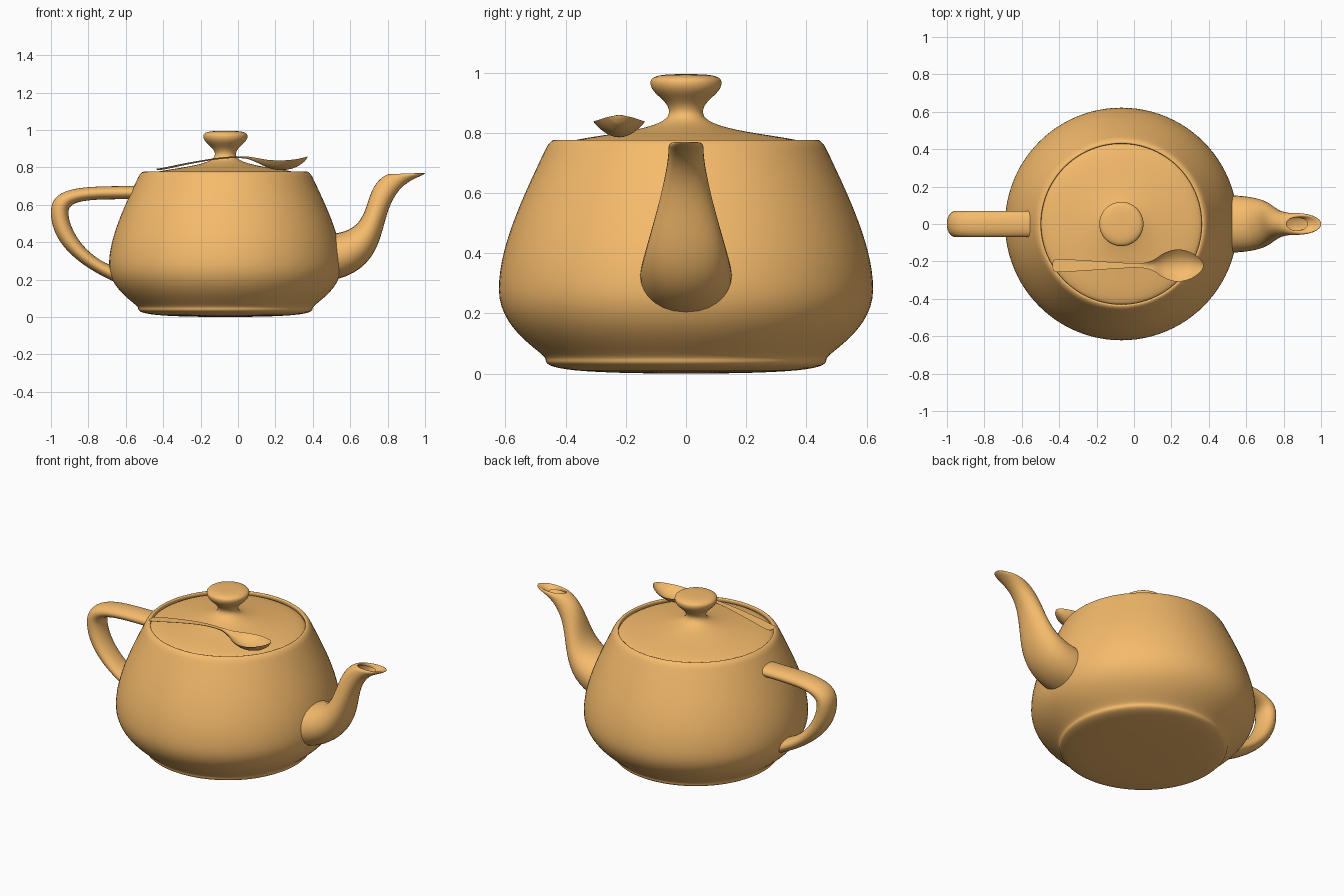
import bpy, bmesh, math

if "Cube" in bpy.data.objects:
    bpy.data.objects.remove(bpy.data.objects["Cube"])

S, CX = 0.3109, -0.0675      # design units to scene units, body axis

glaze = bpy.data.materials.new("orange_glaze")
glaze.diffuse_color = (0.92, 0.5, 0.15, 1)
glaze.use_nodes = True
glaze.node_tree.nodes["Principled BSDF"].inputs["Base Color"].default_value = glaze.diffuse_color


def bez(p, t):
    """Cubic curve through a tuple of four equal-length points."""
    u = 1 - t
    w = (u**3, 3*u*u*t, 3*u*t*t, t**3)
    return tuple(sum(k * q[i] for k, q in zip(w, p)) for i in range(len(p[0])))


def skin(name, rings, angle=40):
    """Join closed rings of points into a smooth surface."""
    bm = bmesh.new()
    vs = [[bm.verts.new(p) for p in r] for r in rings]
    n = len(rings[0])
    for a, b in zip(vs, vs[1:]):
        for i in range(n):
            j = (i + 1) % n
            bm.faces.new((a[i], a[j], b[j], b[i]))
    bmesh.ops.remove_doubles(bm, verts=bm.verts, dist=1e-5)
    bmesh.ops.recalc_face_normals(bm, faces=bm.faces)
    me = bpy.data.meshes.new(name)
    bm.to_mesh(me)
    bm.free()
    me.materials.append(glaze)
    ob = bpy.data.objects.new(name, me)
    bpy.context.collection.objects.link(ob)
    bpy.ops.object.select_all(action='DESELECT')
    ob.select_set(True)
    bpy.context.view_layer.objects.active = ob
    bpy.ops.object.shade_smooth_by_angle(angle=math.radians(angle))
    return ob


def chain(pts, steps):
    """Sample a chain of cubics that share end points."""
    out = []
    for k in range(0, len(pts) - 1, 3):
        out += [bez(pts[k:k + 4], i / steps) for i in range(steps)]
    return out + [pts[-1]]


def lathe(name, pts, seg=96):
    skin(name, [[(CX + S*r*math.cos(2*math.pi*i/seg), S*r*math.sin(2*math.pi*i/seg), S*z)
                 for i in range(seg)] for r, z in chain(pts, 14)])


def tube(name, rows, half=14):
    """Rows are (x, z) of one edge, (x, z) of the other edge, side width."""
    rings = []
    for x1, z1, x2, z2, w in chain(rows, 20):
        sec = ((x1, 0, z1), (x1, w, z1), (x2, w, z2), (x2, 0, z2))
        side = [bez(sec, i / half) for i in range(half + 1)]
        side += [(x, -y, z) for x, y, z in side[-2:0:-1]]
        rings.append([(CX + S*x, S*y, S*z) for x, y, z in side])
    skin(name, rings, 60)


# Body with rolled rim and foot
lathe("body", [(1.4, 2.4), (1.3375, 2.53125), (1.4375, 2.53125), (1.5, 2.4),
               (1.75, 1.875), (2, 1.35), (2, 0.9),
               (2, 0.45), (1.5, 0.225), (1.5, 0.15),
               (1.5, 0.075), (1.425, 0), (0, 0)])

# Lid with knob
lathe("lid", [(0, 3.2), (0.2, 3.2), (0.38, 3.2), (0.38, 3.11),
              (0.38, 2.98), (0.18, 2.93), (0.18, 2.79),
              (0.18, 2.55), (1.4, 2.55), (1.4, 2.4)])

# Handle
tube("handle", [(-1.6, 2.025, -1.5, 2.25, 0.3), (-2.3, 2.025, -2.5, 2.25, 0.3),
                (-2.7, 2.025, -3.0, 2.25, 0.3), (-2.7, 1.8, -3.0, 1.8, 0.3),
                (-2.7, 1.575, -3.0, 1.35, 0.3), (-2.5, 1.125, -2.65, 0.9375, 0.3),
                (-2.0, 0.9, -1.9, 0.6, 0.3)])

# Spout with lip folding inward
tube("spout", [(1.7, 1.425, 1.7, 0.6, 0.66), (2.6, 1.425, 3.1, 0.825, 0.66),
               (2.3, 2.1, 2.4, 2.025, 0.25), (2.7, 2.4, 3.3, 2.4, 0.25),
               (2.8, 2.475, 3.525, 2.49375, 0.25), (2.9, 2.475, 3.45, 2.5125, 0.15),
               (2.8, 2.4, 3.2, 2.4, 0.15)])

# Spoon resting on the lid: x, half width, edge height, dish depth, thickness
stations = [(-0.437, 0.0, 0.792, 0, 0), (-0.432, 0.026, 0.793, 0, 0.007),
            (-0.40, 0.034, 0.798, 0, 0.010), (-0.25, 0.027, 0.828, 0, 0.009),
            (-0.08, 0.016, 0.854, 0, 0.008), (0.04, 0.013, 0.858, 0.001, 0.010),
            (0.10, 0.028, 0.850, 0.014, 0.010), (0.16, 0.066, 0.840, 0.032, 0.010),
            (0.23, 0.086, 0.837, 0.042, 0.010), (0.30, 0.072, 0.842, 0.036, 0.009),
            (0.35, 0.040, 0.852, 0.018, 0.008), (0.368, 0.016, 0.857, 0.005, 0.005),
            (0.373, 0.0, 0.859, 0, 0)]
rings = []
for k in range(len(stations) - 1):
    a, b = stations[k], stations[k + 1]
    p = stations[max(k - 1, 0)]
    n = stations[min(k + 2, len(stations) - 1)]


    def slope(lo, mid, hi, i):
        return (hi[i] - lo[i]) / max(hi[0] - lo[0], 1e-6) * (b[0] - a[0]) / 3

    c1 = tuple(a[i] + slope(p, a, b, i) for i in range(5))
    c2 = tuple(b[i] - slope(a, b, n, i) for i in range(5))
    rings += [bez((a, c1, c2, b), i / 6) for i in range(6)]
rings.append(stations[-1])
sections = []
for x, w, z, d, t in rings:
    w, ring = max(w, 0), []
    for i in range(32):
        g = 2 * math.pi * i / 32
        v = math.cos(g)
        drop = d if math.sin(g) > 0 else d + t
        ring.append((x, -0.222 + w * v, z - drop * (1 - v * v)))
    sections.append(ring)
skin("spoon", sections)
